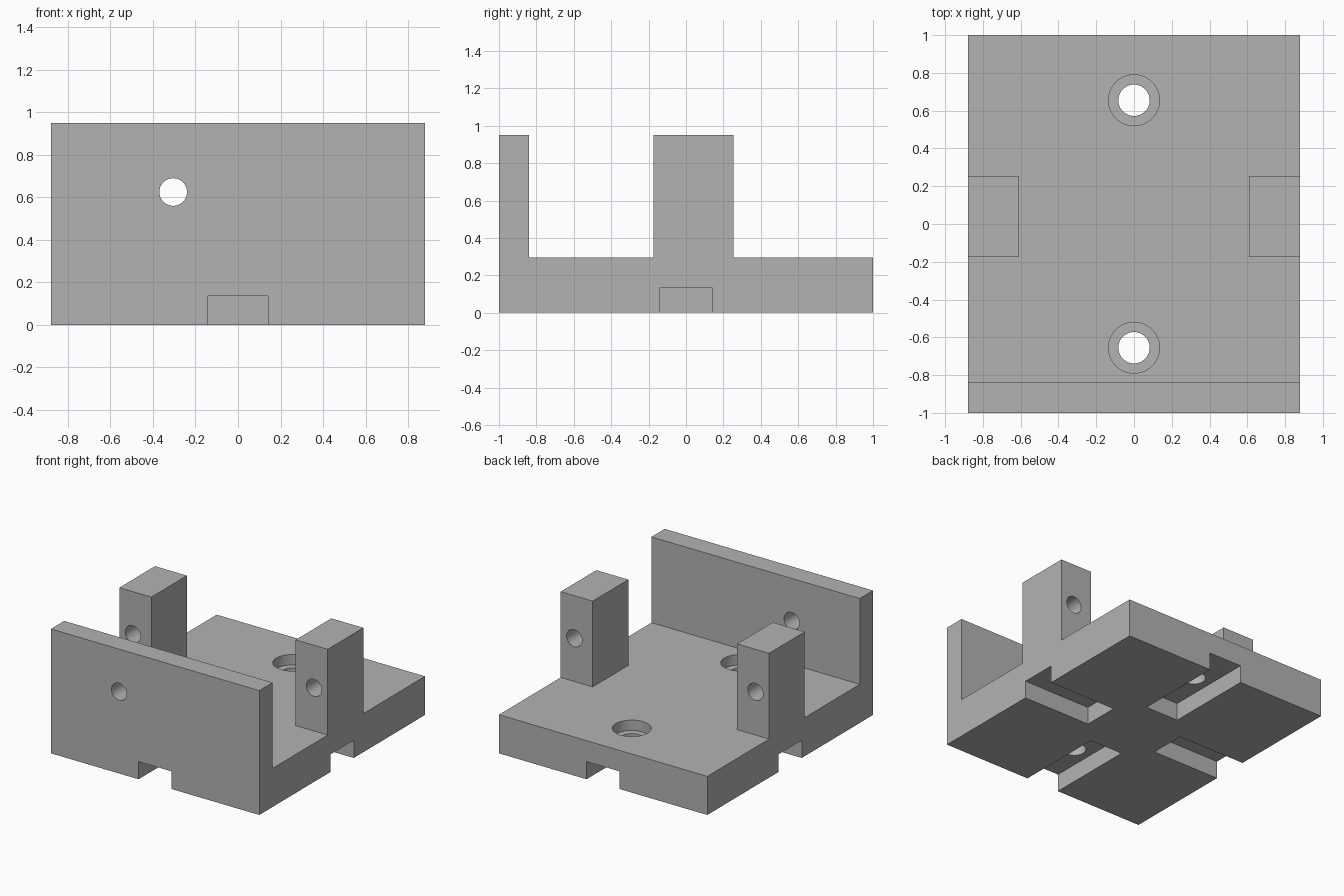
import bpy, bmesh, math
from mathutils import Matrix, Vector

if "Cube" in bpy.data.objects:
    bpy.data.objects.remove(bpy.data.objects["Cube"])

grey = bpy.data.materials.new("light grey")
grey.diffuse_color = (0.45, 0.45, 0.45, 1)
grey.use_nodes = True
grey.node_tree.nodes["Principled BSDF"].inputs["Base Color"].default_value = grey.diffuse_color


def new_object(name, bm):
    bmesh.ops.recalc_face_normals(bm, faces=bm.faces)
    mesh = bpy.data.meshes.new(name)
    bm.to_mesh(mesh)
    bm.free()
    mesh.materials.append(grey)
    obj = bpy.data.objects.new(name, mesh)
    bpy.context.collection.objects.link(obj)
    return obj


def box(name, lo, hi):
    lo, hi = Vector(lo), Vector(hi)
    bm = bmesh.new()
    bmesh.ops.create_cube(bm, size=1, matrix=Matrix.Translation((lo + hi) / 2)
                          @ Matrix.Diagonal((*(hi - lo), 1)))
    return new_object(name, bm)


def cylinder(name, centre, radius, length, along_y=False):
    bm = bmesh.new()
    turn = Matrix.Rotation(math.pi / 2 if along_y else 0, 4, 'X')
    bmesh.ops.create_cone(bm, cap_ends=True, segments=48, radius1=radius, radius2=radius,
                          depth=length, matrix=Matrix.Translation(centre) @ turn)
    return new_object(name, bm)


def combine(target, tool, operation):
    mod = target.modifiers.new(operation.lower(), 'BOOLEAN')
    mod.object, mod.operation, mod.solver = tool, operation, 'EXACT'
    bpy.context.view_layer.objects.active = target
    bpy.ops.object.modifier_apply(modifier=mod.name)
    bpy.data.objects.remove(tool)


W, WALL_Y, BASE_Z, TOP_Z = 0.88, -0.84, 0.295, 0.95

# Base plate and front wall: one L profile extruded across x
bm = bmesh.new()
profile = [(-1, 0), (1, 0), (1, BASE_Z), (WALL_Y, BASE_Z), (WALL_Y, TOP_Z), (-1, TOP_Z)]
face = bm.faces.new([bm.verts.new((-W, y, z)) for y, z in profile])
ext = bmesh.ops.extrude_face_region(bm, geom=[face])
bmesh.ops.translate(bm, vec=(2 * W, 0, 0),
                    verts=[v for v in ext["geom"] if isinstance(v, bmesh.types.BMVert)])
bracket = new_object("mounting_bracket", bm)

# Side posts
for s in (-1, 1):
    xs = sorted((s * 0.61, s * W))
    combine(bracket, box("post", (xs[0], -0.175, 0.15), (xs[1], 0.255, TOP_Z)), 'UNION')

# Merge the flat faces shared by posts and plate
bm = bmesh.new()
bm.from_mesh(bracket.data)
bmesh.ops.dissolve_limit(bm, angle_limit=0.01, verts=bm.verts, edges=bm.edges)
bm.to_mesh(bracket.data)
bm.free()

# Underside slots, one from each edge
for s in (-1, 1):
    a, b = sorted((s * 0.306, s * 1.2))
    combine(bracket, box("slot", (a, -0.14, -0.1), (b, 0.14, 0.135)), 'DIFFERENCE')
    combine(bracket, box("slot", (-0.14, a, -0.1), (0.14, b, 0.135)), 'DIFFERENCE')

# Counterbored bolt holes through the plate, and cross holes through the posts
for s in (-1, 1):
    combine(bracket, cylinder("bolt_hole", (0, s * 0.655, 0.2), 0.083, 0.6), 'DIFFERENCE')
    combine(bracket, cylinder("counterbore", (0, s * 0.655, 0.315), 0.135, 0.2), 'DIFFERENCE')
    combine(bracket, cylinder("post_hole", (s * 0.765, 0.04, 0.625), 0.065, 0.6, True), 'DIFFERENCE')

# Hole through the front wall
combine(bracket, cylinder("wall_hole", (-0.305, -0.92, 0.625), 0.065, 0.4, True), 'DIFFERENCE')

bpy.ops.object.select_all(action='DESELECT')
bracket.select_set(True)
bpy.context.view_layer.objects.active = bracket
bpy.ops.object.shade_smooth_by_angle(angle=math.radians(30))
